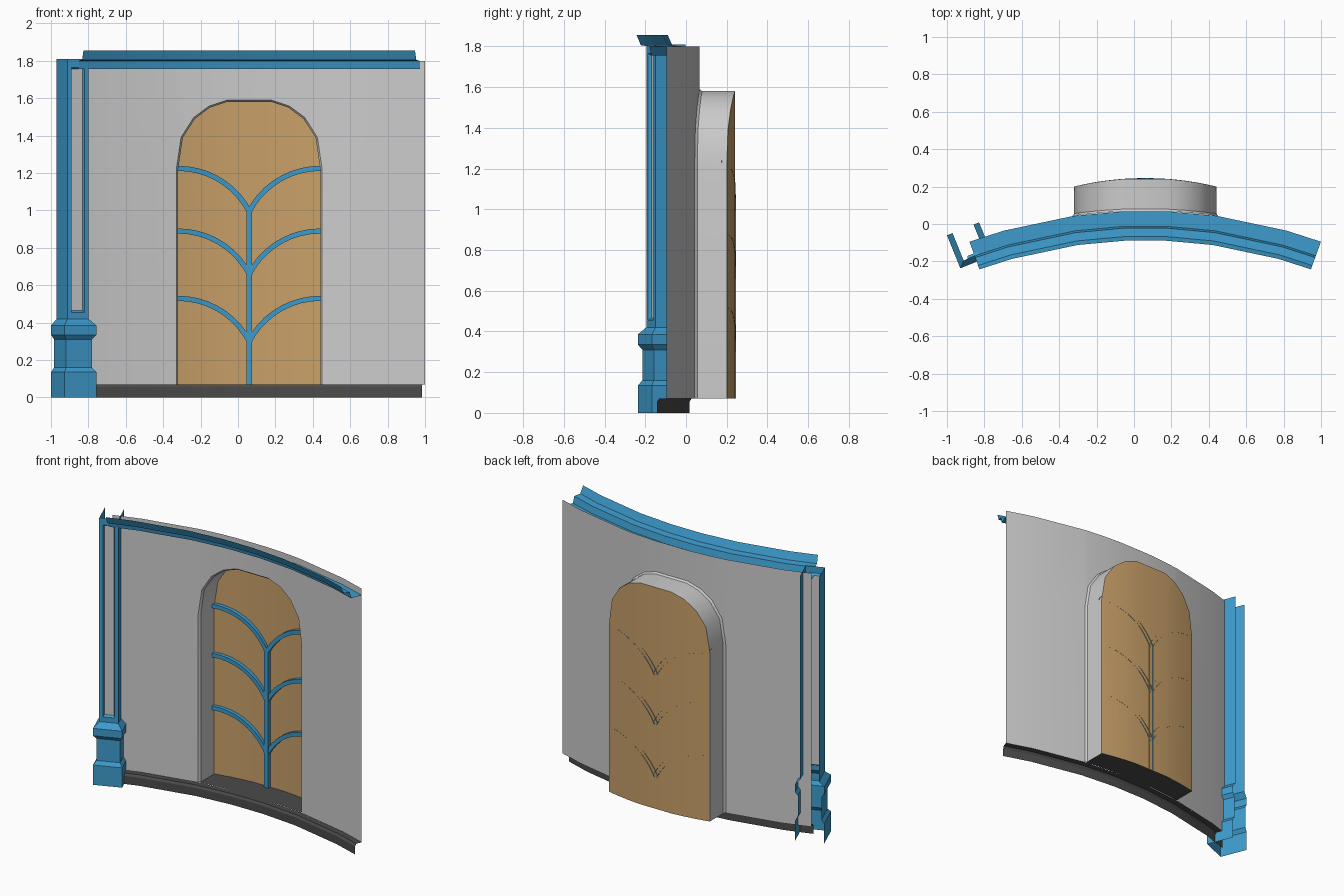
import bpy, bmesh, math
from math import radians, sin, cos, sqrt

if "Cube" in bpy.data.objects:
    bpy.data.objects.remove(bpy.data.objects["Cube"])

CX, R, YC = 0.06, 2.76, -2.69          # plan curve of the wall
ANG = [-19.9, -15.9, -8, -2.5, 2.5, 8, 15.9, 19.9]
FLOOR, TOP = 0.07, 1.80


def material(name, col):
    m = bpy.data.materials.new(name)
    m.diffuse_color = (*col, 1)
    m.use_nodes = True
    m.node_tree.nodes["Principled BSDF"].inputs["Base Color"].default_value = m.diffuse_color
    return m


BLUE = material("blue_trim", (0.047, 0.33, 0.61))
TAN = material("tan_panel", (0.58, 0.35, 0.14))
DARK = material("dark_base", (0.07, 0.07, 0.07))


def build(name, quads, mat=None, smooth=20):
    """Mesh from a list of coordinate polygons, welded, facing the front."""
    bm = bmesh.new()
    for q in quads:
        bm.faces.new([bm.verts.new(p) for p in q])
    bmesh.ops.remove_doubles(bm, verts=bm.verts, dist=1e-5)
    bmesh.ops.recalc_face_normals(bm, faces=bm.faces)
    if sum(f.normal.y * f.calc_area() for f in bm.faces) > 0:
        bmesh.ops.reverse_faces(bm, faces=bm.faces)
    me = bpy.data.meshes.new(name)
    bm.to_mesh(me)
    bm.free()
    ob = bpy.data.objects.new(name, me)
    bpy.context.collection.objects.link(ob)
    if mat:
        me.materials.append(mat)
    bpy.ops.object.select_all(action='DESELECT')
    ob.select_set(True)
    bpy.context.view_layer.objects.active = ob
    bpy.ops.object.shade_smooth_by_angle(angle=radians(smooth))
    return ob


def loft(rows):
    """Quads between consecutive rows of points."""
    return [(a[i], a[i + 1], b[i + 1], b[i])
            for a, b in zip(rows, rows[1:]) for i in range(len(a) - 1)]


def wall_y(o):
    return YC + sqrt(R * R - o * o)


def panel_y(o):
    return 0.245 - 0.31 * o * o


def sweep(profile):
    """Sweep a (distance in front of wall, height) profile along the wall."""
    return loft([[(CX + (R - d) * sin(radians(a)), YC + (R - d) * cos(radians(a)), z)
                  for d, z in profile] for a in ANG])


def arch(g=0.0):
    """Niche outline from left spring to right spring, grown by g."""
    half = [(0.38 + g, 1.22), (0.355 + g, 1.39), (0.29 + g * .7, 1.49 + g * .7),
            (0.21 + g * .5, 1.55 + g * .8), (0.12, 1.58 + g)]
    return [(-o, z) for o, z in half] + [(o, z) for o, z in reversed(half)]


# curved wall with arched opening
big = arch(0.01)
side = [R * sin(radians(a)) for a in (19.9, 15.9)] + [0.39]
quads = loft([[(CX + o, wall_y(o), z) for o, z in big],
              [(CX + o, wall_y(o), TOP) for o, z in big]])
for s in (-1, 1):
    quads += loft([[(CX + s * o, wall_y(o), z) for o in side] for z in (FLOOR, 1.22, TOP)])
build("wall", quads)

# niche reveal with a small bevelled lip
def outline(g):
    a = arch(g)
    return [(a[0][0], FLOOR)] + a + [(a[-1][0], FLOOR)]

build("niche_reveal", loft([
    [(CX + o, wall_y(o), z) for o, z in outline(0.01)],
    [(CX + o, wall_y(o) + 0.012, z) for o, z in outline(0)],
    [(CX + o, panel_y(o), z) for o, z in outline(0)]]), smooth=35)

# tan back panel and dark niche floor
inner = arch()
build("niche_panel", loft([[(CX + o, panel_y(o), FLOOR) for o, z in inner],
                           [(CX + o, panel_y(o), z) for o, z in inner]]), TAN)
build("niche_floor", loft([[(CX + o, wall_y(o), FLOOR) for o, z in inner],
                           [(CX + o, panel_y(o), FLOOR) for o, z in inner]]), DARK)


# ribs on the panel: stem and three pairs of curved branches
def rib(path, w, depth):
    rows = []
    for o, z, nx, nz in path:
        rows.append([(CX + o + s * nx * w, panel_y(o) - d, z + s * nz * w)
                     for s, d in ((-1, 0), (-1, depth), (1, depth), (1, 0))])
    return loft(rows)


build("rib_stem", rib([(0, FLOOR, 1, 0), (0, 1.0, 1, 0)], 0.015, 0.027), BLUE)
RB = 0.429
for n, end_z in enumerate((0.53, 0.89, 1.225)):
    quads = []
    for s in (-1, 1):
        path = []
        for i in range(10):
            t = radians(63.8) * i / 9
            path.append((s * (0.38 - RB * sin(t)), end_z - RB + RB * cos(t),
                         -s * sin(t), cos(t)))
        quads += rib(path, 0.0135, 0.025)
    build(f"rib_branch_{n + 1}", quads, BLUE)

# skirting and open cornice swept along the wall
build("skirting", sweep([(0.05, 0), (0.05, 0.055), (0.04, FLOOR), (0, FLOOR)]), DARK)
build("cornice", sweep([(0, 1.755), (0.08, 1.755), (0.09, 1.80),
                        (0.135, 1.805), (0.157, 1.855)]), BLUE)

# pilaster: open-backed shell, turned to the wall's left end
PA = radians(22)


def pil(u, v, z):
    return (-0.914 + u * cos(PA) + v * sin(PA), -0.026 + u * sin(PA) - v * cos(PA), z)


def shell(i, z):
    return [pil(-0.0925 + i, 0, z), pil(-0.0925 + i, 0.19 - i, z),
            pil(0.0925 - i, 0.19 - i, z), pil(0.0925 - i, 0, z)]


def rect(w, v, z0, z1):
    return [pil(-w, v, z0), pil(w, v, z0), pil(w, v, z1), pil(-w, v, z1), pil(-w, v, z0)]


SI, SZ, ST = 0.032, 0.42, 1.81
foot = [(0, 0), (0, 0.135), (0.018, 0.16), (0.018, 0.31), (0, 0.335), (0, 0.385), (SI, SZ)]
quads = loft([shell(i, z) for i, z in foot])
shaft = loft([shell(SI, SZ), shell(SI, ST)])
quads += [shaft[0], shaft[2]]
v = 0.19 - SI
quads += loft([rect(0.0925 - SI, v, SZ, ST), rect(0.037, v, 0.455, 1.765),
               rect(0.031, v - 0.015, 0.465, 1.755)])
build("pilaster", quads, BLUE)
build("pilaster_inset", [rect(0.031, v - 0.015, 0.465, 1.755)[:4]])
